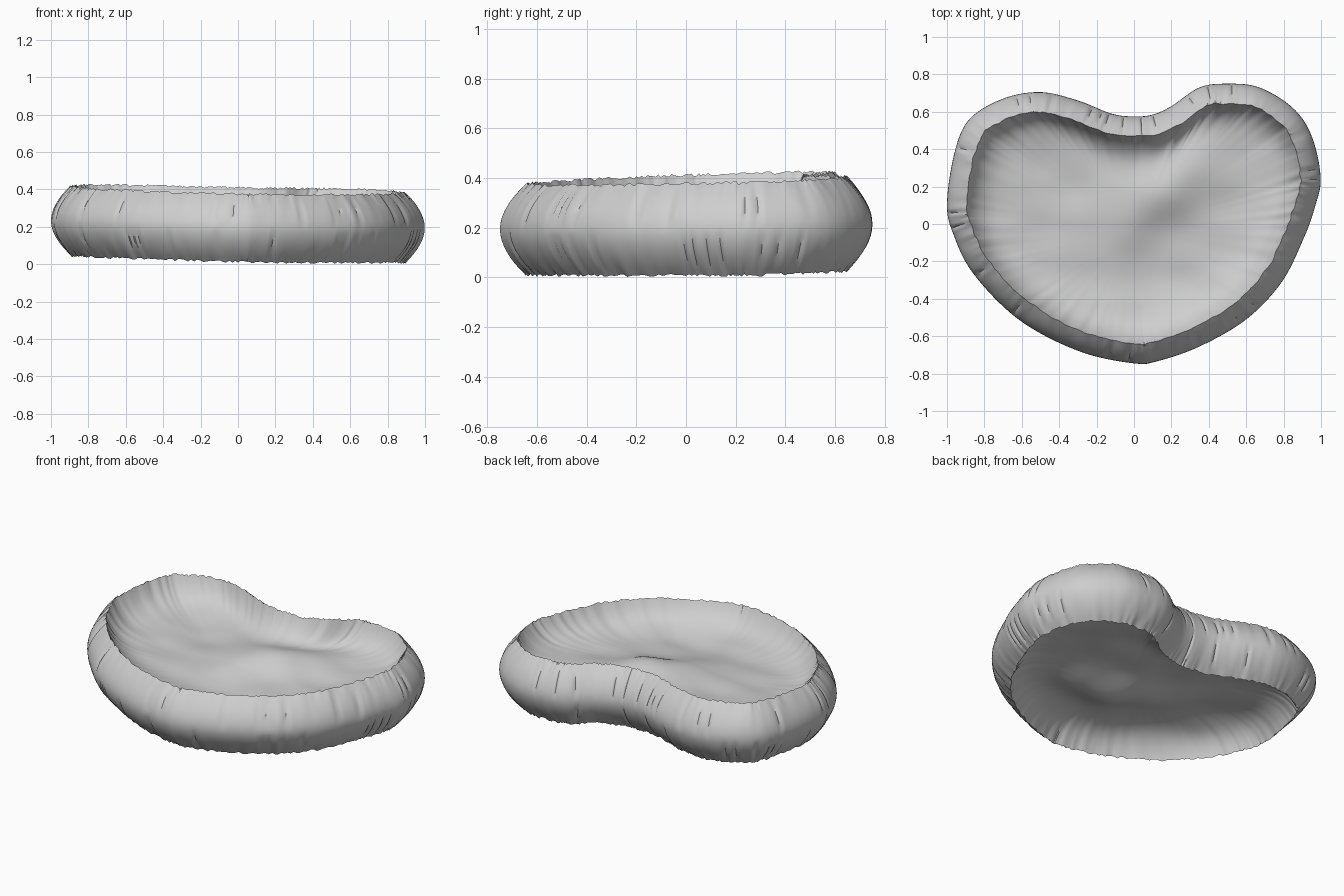
import bpy
import bmesh
import math
import random
from mathutils import Vector, noise

random.seed(4)
if "Cube" in bpy.data.objects:
    bpy.data.objects.remove(bpy.data.objects["Cube"])

# Widest outline of the heart, counter-clockwise from the notch
OUTLINE = [(0, .575), (-.12, .59), (-.3, .66), (-.5, .705), (-.7, .67), (-.88, .56),
           (-.96, .38), (-1, .1), (-.96, -.07), (-.87, -.25), (-.69, -.45), (-.5, -.585),
           (-.25, -.695), (0, -.745), (.12, -.735), (.35, -.655), (.6, -.51), (.79, -.31),
           (.91, -.07), (.97, .1), (.998, .25), (.95, .47), (.85, .62), (.67, .73),
           (.5, .75), (.35, .73), (.2, .63), (.1, .585)]
STEPS = 14
BAND_ROWS = 16
PANEL_RINGS = 34
CENTRE = Vector((0, -0.03))

fabric = bpy.data.materials.new("light_grey_fabric")
fabric.use_nodes = True
GREY = (0.62, 0.62, 0.62, 1)
fabric.diffuse_color = GREY
fabric.node_tree.nodes["Principled BSDF"].inputs["Base Color"].default_value = GREY


def smooth_loop(points, steps):
    """Closed Catmull-Rom curve through the points."""
    pts = [Vector(p) for p in points]
    n = len(pts)
    loop = []
    for i in range(n):
        a, b, c, d = (pts[(i + k) % n] for k in (-1, 0, 1, 2))
        for s in range(steps):
            t = s / steps
            loop.append(0.5 * (2 * b + (c - a) * t + (2 * a - 5 * b + 4 * c - d) * t ** 2
                               + (3 * b - a - 3 * c + d) * t ** 3))
    return loop


def top_height(p):
    return 0.395 - 0.018 * p.x + 0.025 * p.y


def bottom_height(p):
    return max(0.008, 0.025 - 0.02 * p.x + 0.016 * p.y)


def loft(name, rows):
    """Skin closed rows of points into one smooth object."""
    bm = bmesh.new()
    grid = [[bm.verts.new(p) for p in row] for row in rows]
    n = len(rows[0])
    for low, high in zip(grid, grid[1:]):
        for j in range(n):
            k = (j + 1) % n
            bm.faces.new((low[j], low[k], high[k], high[j]))
    bmesh.ops.remove_doubles(bm, verts=bm.verts, dist=1e-5)
    mesh = bpy.data.meshes.new(name)
    bm.to_mesh(mesh)
    bm.free()
    mesh.materials.append(fabric)
    obj = bpy.data.objects.new(name, mesh)
    bpy.context.collection.objects.link(obj)
    for o in bpy.context.selected_objects:
        o.select_set(False)
    obj.select_set(True)
    bpy.context.view_layer.objects.active = obj
    bpy.ops.object.shade_smooth_by_angle(angle=math.radians(50))


outline = smooth_loop(OUTLINE, STEPS)
count = len(outline)
normals = []
for i in range(count):
    t = (outline[(i + 2) % count] - outline[i - 2]).normalized()
    normals.append(Vector((t.y, -t.x)))

# Gathered seams: fine ruffles and a few creases, separate for each rim
ruffle = {s: [random.uniform(-1, 1) for _ in range(count)] for s in (-1, 1)}
crease = {s: [0.014 if random.random() < 0.1 else 0 for _ in range(count)] for s in (-1, 1)}

# Bulging side band, from the bottom seam to the top seam
band = []
for r in range(BAND_ROWS + 1):
    s = 2 * r / BAND_ROWS - 1
    side = 1 if s > 0 else -1
    row = []
    for i, (p, nrm) in enumerate(zip(outline, normals)):
        wave = noise.noise(Vector((p.x * 20, p.y * 20, s * 0.8)))
        inset = 0.106 * abs(s) ** 1.9 + abs(s) * 0.008 * wave
        inset += crease[side][i] * abs(s) * (1 - abs(s)) * 3
        q = p - nrm * inset
        low, high = bottom_height(p), top_height(p)
        z = low + (high - low) * (s + 1) / 2 + 0.006 * ruffle[side][i] * abs(s) ** 6
        row.append(Vector((q.x, q.y, max(z, 0))))
    band.append(row)
loft("side_band", band)


def dished_panel(rim, height, side, ridge, angle):
    """Deeply sunken face with a steep wall and a raised fold near the middle."""
    rows = []
    for r in range(PANEL_RINGS + 1):
        f = 1 - (r / PANEL_RINGS) ** 1.5
        row = []
        for v in rim:
            spoke = v.xy - CENTRE
            q = CENTRE + spoke * f
            gap = spoke.length * (1 - f)
            off = q - ridge
            along = off.x * math.cos(angle) + off.y * math.sin(angle)
            across = off.y * math.cos(angle) - off.x * math.sin(angle)
            swell = 0.07 * math.exp(-(along / 0.3) ** 2 - (across / 0.15) ** 2)
            swell += 0.02 * math.exp(-(off.length / 0.4) ** 2)
            folds = 0.016 * noise.noise(Vector((q.x * 4, q.y * 5, side * 3)))
            sink = 0.125 * (1 - math.exp(-gap / 0.065)) + 0.045 * (1 - f ** 3)
            sink += (folds - swell) * (1 - f ** 6)
            seam = (v.z - height(v)) * math.exp(-gap / 0.03)
            row.append(Vector((q.x, q.y, height(q) + seam - side * sink)))
        rows.append(row)
    return rows


# Top and bottom faces, sewn to the seams of the band
loft("top_panel", dished_panel(band[-1], top_height, 1, Vector((0.12, 0.15)), 0.5))
loft("bottom_panel", dished_panel(band[0], bottom_height, -1, Vector((0.05, -0.16)), -0.2)[::-1])
